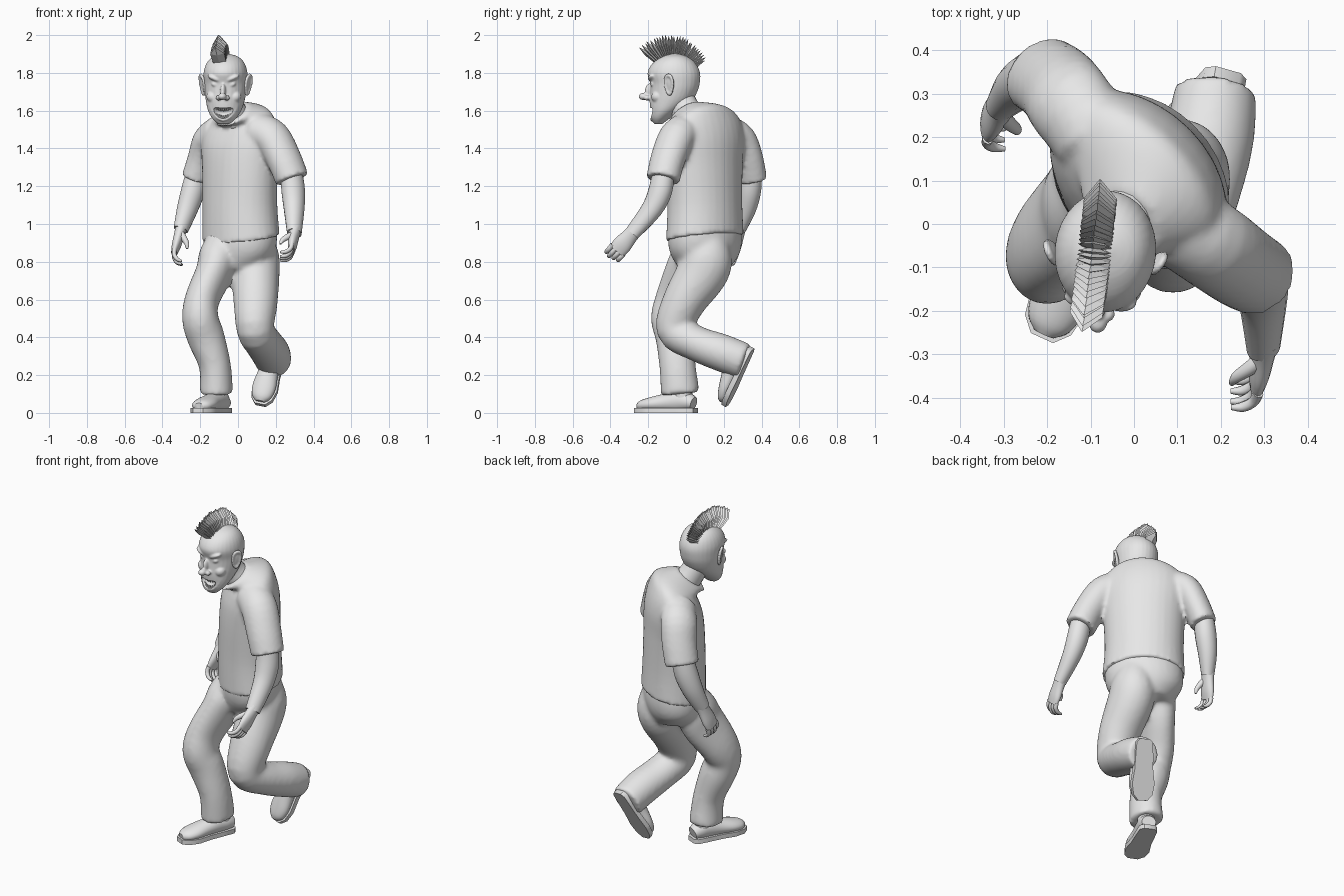
import bpy, bmesh, random
from math import sin, cos, pi, radians
from mathutils import Vector, Matrix

cube = bpy.data.objects.get("Cube")
if cube:
    bpy.data.objects.remove(cube, do_unlink=True)

grey = bpy.data.materials.new("plain grey")
grey.use_nodes = True
grey.diffuse_color = (0.8, 0.8, 0.8, 1)
grey.node_tree.nodes["Principled BSDF"].inputs["Base Color"].default_value = (0.8, 0.8, 0.8, 1)


def spline(pts, steps):
    """Smooth curve through points of any dimension."""
    out = []
    for i in range(len(pts) - 1):
        a, b, c, d = (pts[min(max(i + k, 0), len(pts) - 1)] for k in (-1, 0, 1, 2))
        for k in range(steps):
            t = k / steps
            out.append((b * 2 + (c - a) * t + (a * 2 - b * 5 + c * 4 - d) * t ** 2
                        + (b * 3 - a - c * 3 + d) * t ** 3) * 0.5)
    return out + [pts[-1]]


def loft(bm, rings, ref=(1, 0, 0), sides=20, steps=4, yaw=None):
    """Skin oval rings (x, y, z, radius, radius[, tilt]) along a path."""
    dense = spline([Vector(r) for r in rings], steps)
    pos = [Vector(r[:3]) for r in dense]
    loops = []
    for i, r in enumerate(dense):
        if yaw is None:
            t = (pos[min(i + 1, len(pos) - 1)] - pos[max(i - 1, 0)]).normalized()
            u = Vector(ref)
            u = (u - t * u.dot(t)).normalized()
            v = t.cross(u)
        else:
            w, t = radians(yaw), radians(r[5])
            u = Vector((cos(w), -sin(w), 0))
            v = Vector((-sin(w) * cos(t), -cos(w) * cos(t), -sin(t)))
        loops.append([bm.verts.new(pos[i] + u * r[3] * cos(2 * pi * k / sides)
                                   + v * r[4] * sin(2 * pi * k / sides)) for k in range(sides)])
    for p, q in zip(loops, loops[1:]):
        for k in range(sides):
            n = (k + 1) % sides
            bm.faces.new((p[k], p[n], q[n], q[k]))
    bm.faces.new(loops[0])
    bm.faces.new(loops[-1])


def blob(bm, at, size, roll=0):
    m = Matrix.Translation(at) @ Matrix.Rotation(roll, 4, 'Y') @ Matrix.Diagonal((*size, 1))
    return bmesh.ops.create_uvsphere(bm, u_segments=20, v_segments=12, radius=1, matrix=m)["verts"]


def finish(bm, name, voxel=0, soften=4, smooth=True, cutter=None):
    bmesh.ops.recalc_face_normals(bm, faces=bm.faces)
    me = bpy.data.meshes.new(name)
    bm.to_mesh(me)
    bm.free()
    ob = bpy.data.objects.new(name, me)
    bpy.context.collection.objects.link(ob)
    me.materials.append(grey)
    bpy.ops.object.select_all(action='DESELECT')
    ob.select_set(True)
    bpy.context.view_layer.objects.active = ob
    if voxel:
        mod = ob.modifiers.new("blend", 'REMESH')
        mod.mode, mod.voxel_size = 'VOXEL', voxel
        mod = ob.modifiers.new("soften", 'SMOOTH')
        mod.factor, mod.iterations = 0.5, soften
    if cutter:
        mod = ob.modifiers.new("cut", 'BOOLEAN')
        mod.operation, mod.object = 'DIFFERENCE', cutter
    for mod in list(ob.modifiers):
        bpy.ops.object.modifier_apply(modifier=mod.name)
    if smooth:
        bpy.ops.object.shade_smooth_by_angle(angle=radians(45))
    return ob


# Shirt: twisted torso and two sleeves blended together
SIDE = (0.7, -0.7, 0)
bm = bmesh.new()
loft(bm, [(.015, .10, .925, .23, .18, 9), (.01, .10, 1.1, .22, .174, 2), (.01, .10, 1.3, .228, .169, 5),
          (.01, .105, 1.43, .24, .163, 10), (.01, .10, 1.52, .23, .145, 20), (.01, .08, 1.575, .17, .122, 28),
          (-.03, -.01, 1.58, .09, .105, 40)], sides=32, yaw=45)
loft(bm, [(.1, 0, 1.49, .1, .1), (.18, -.05, 1.455, .095, .102), (.245, -.097, 1.34, .088, .098),
          (.287, -.122, 1.235, .086, .093)], ref=SIDE)
loft(bm, [(-.09, .2, 1.48, .1, .1), (-.145, .275, 1.45, .085, .103), (-.178, .32, 1.35, .078, .098),
          (-.215, .345, 1.235, .075, .095)], ref=SIDE)
finish(bm, "shirt", voxel=.012)

# Trousers: pelvis, planted leg and bent trailing leg
bm = bmesh.new()
loft(bm, [(.015, .1, .98, .215, .165, 0), (.01, .1, .9, .219, .17, 0), (.005, .1, .83, .198, .157, 0),
          (0, .095, .76, .13, .13, 0)], sides=28, yaw=45)
loft(bm, [(-.06, .1, .95, .085, .08), (-.1, .055, .83, .107, .13), (-.128, .025, .74, .098, .14),
          (-.19, -.04, .6, .092, .124), (-.2, -.077, .5, .097, .11), (-.17, -.06, .4, .1, .102),
          (-.122, -.045, .25, .085, .097), (-.115, -.03, .1, .09, .104)])
loft(bm, [(.085, .125, .95, .085, .08), (.105, .115, .83, .114, .13), (.095, .085, .74, .126, .137),
          (.093, -.015, .58, .117, .114), (.092, -.058, .44, .1, .1), (.135, .05, .37, .102, .094),
          (.172, .19, .318, .104, .1), (.188, .31, .273, .096, .096)])
finish(bm, "trousers", voxel=.012, soften=14)


# Shoes, built heel to toe and then placed
def shoe(name, heel, toe, up):
    bm = bmesh.new()
    loft(bm, [(0, -.01, .05, .04, .035), (0, -.05, .06, .05, .05), (0, -.1, .062, .051, .056),
              (0, -.17, .055, .055, .048), (0, -.25, .046, .064, .039), (0, -.305, .038, .052, .031),
              (0, -.332, .034, .025, .018)])
    loft(bm, [(0, -.07, .06, .048, .05), (0, -.075, .16, .048, .05)])
    half = [(.03, 0), (.05, -.02), (.054, -.09), (.057, -.17), (.069, -.25), (.058, -.31), (.028, -.343)]
    outline = half + [(-x, y) for x, y in reversed(half)]
    sole = bm.faces.new([bm.verts.new((x, y, 0)) for x, y in outline])
    grown = bmesh.ops.extrude_face_region(bm, geom=[sole])["geom"]
    bmesh.ops.translate(bm, vec=(0, 0, .027), verts=[g for g in grown if isinstance(g, bmesh.types.BMVert)])
    back = (Vector(heel) - Vector(toe)).normalized()
    up = Vector(up)
    up = (up - back * up.dot(back)).normalized()
    frame = Matrix((back.cross(up), back, up)).transposed().to_4x4()
    bm.transform(Matrix.Translation(heel) @ frame)
    finish(bm, name)


shoe("planted_shoe", (-.07, .05, 0), (-.215, -.27, 0), (0, 0, 1))
shoe("trailing_shoe", (.217, .355, .335), (.117, .215, .03), (-.15, -.85, .45))


# Forearms with curled hands
def arm(name, path, knuckle, inward):
    bm = bmesh.new()
    sizes = [(.055, .06), (.06, .066), (.053, .058), (.036, .043)]
    loft(bm, [(*p, *s) for p, s in zip(path, sizes)], ref=SIDE)
    wrist, knuckle = Vector(path[-1]), Vector(knuckle)
    d = (knuckle - wrist).normalized()
    s = Vector((0, -1, .5))
    s = (s - d * s.dot(d)).normalized()
    c = Vector((inward, 0, 0))
    c = (c - d * c.dot(d)).normalized()
    loft(bm, [(*(wrist - d * .03), .034, .04), (*(wrist + d * .02), .029, .042),
              (*knuckle.lerp(wrist, .3), .025, .05), (*(knuckle + d * .01), .017, .046)], ref=c)
    for k in range(4):
        off = (k - 1.5) * .025
        long = 1 - .12 * abs(k - 2)
        base = knuckle + s * off
        loft(bm, [(*base, .014, .013), (*(base + d * .035 * long + c * .006), .013, .012),
                  (*(base + d * .06 * long + c * .028), .012, .011),
                  (*(base + d * .066 * long + c * .055), .006, .006)], ref=s, sides=10)
    root = wrist + s * .015 + d * .02
    loft(bm, [(*root, .02, .02), (*(root + d * .03 + s * .01 + c * .03), .017, .017),
              (*(root + d * .06 + s * .012 + c * .055), .013, .013),
              (*(root + d * .085 + s * .01 + c * .062), .006, .006)], ref=(0, .6, .8), sides=10)
    finish(bm, name)


arm("left_arm", [(.282, -.12, 1.28), (.292, -.135, 1.18), (.297, -.18, 1.08), (.298, -.285, .95)],
    (.284, -.36, .865), -1)
arm("right_arm", [(-.215, .345, 1.28), (-.237, .335, 1.18), (-.268, .315, 1.08), (-.303, .275, .97)],
    (-.335, .232, .855), 1)

# Neck
bm = bmesh.new()
loft(bm, [(.01, .04, 1.54, .085, .085), (-.03, 0, 1.6, .072, .078), (-.06, -.04, 1.68, .07, .075)])
finish(bm, "neck")

# The head is built facing forward, then turned slightly
FX = -.066
PIVOT = Matrix.Translation((FX, -.065, 0))
TURN = PIVOT @ Matrix.Rotation(radians(-6), 4, 'Z') @ PIVOT.inverted()


# Grin shape shared by the mouth cutter and the lips
def grin(verts):
    for v in verts:
        v.co.z += 7 * (v.co.x - FX) ** 2


bm = bmesh.new()
grin(blob(bm, (FX, -.2, 1.586), (.06, .055, .029)))
bm.transform(TURN)
cutter = finish(bm, "mouth_cutter")
cutter.hide_render = True

# Head: skull, nose, brows, cheeks, eyes, chin and lips blended together
bm = bmesh.new()
slices = [(1.53, -.168, -.125, .032), (1.56, -.184, -.085, .064), (1.6, -.188, -.03, .088),
          (1.65, -.193, .03, .102), (1.7, -.19, .06, .11), (1.745, -.19, .073, .114), (1.8, -.204, .075, .116),
          (1.85, -.178, .052, .101), (1.885, -.127, .01, .068), (1.902, -.07, -.045, .012)]
loft(bm, [(FX, (f + b) / 2, z, w, (b - f) / 2, 0) for z, f, b, w in slices], sides=32, yaw=0)
blob(bm, (FX, -.194, 1.705), (.015, .025, .038))
blob(bm, (FX, -.226, 1.675), (.022, .026, .019))
blob(bm, (FX, -.155, 1.55), (.032, .022, .022))
for s in (-1, 1):
    blob(bm, (FX + s * .022, -.206, 1.668), (.015, .017, .014))
    blob(bm, (FX + s * .045, -.174, 1.77), (.043, .024, .014), -s * .4)
    blob(bm, (FX + s * .045, -.168, 1.738), (.021, .017, .013), -s * .3)
    blob(bm, (FX + s * .06, -.145, 1.672), (.034, .034, .03), -s * .5)
for k in range(24):
    a = 2 * pi * k / 24
    x = .064 * cos(a)
    grin(blob(bm, (FX + x, -.181 + 7 * x * x, 1.586 + .034 * sin(a)), (.012, .01, .009)))
bm.transform(TURN)
finish(bm, "head", voxel=.005, cutter=cutter)
bpy.data.objects.remove(cutter, do_unlink=True)

# Pointed teeth in two rows
bm = bmesh.new()
for k in range(9):
    x = (k - 4) * .0115
    for s in (-1, 1):
        gap = .027 * (1 - (x / .066) ** 2) ** .5
        y, z = -.172 + 7 * x * x, 1.586 + 7 * x * x + s * gap
        loft(bm, [(FX + x, y, z + s * .004, .006, .005), (FX + x, y, z - s * gap * .6, .003, .003)],
             sides=8, steps=1)
bm.transform(TURN)
finish(bm, "teeth")

# Ears with a raised rim
for s, name in ((-1, "right_ear"), (1, "left_ear")):
    bm = bmesh.new()
    blob(bm, (0, 0, 0), (.01, .026, .05))
    for k in range(20):
        a = 2 * pi * k / 20
        wide = .024 + .006 * sin(a)
        blob(bm, (s * .005, wide * cos(a), .05 * sin(a) + .004 * cos(a)), (.009, .008, .011))
    bm.transform(TURN @ Matrix.Translation((FX + s * .118, -.075, 1.738))
                 @ Matrix.Rotation(-s * .5, 4, 'Z') @ Matrix.Rotation(s * .15, 4, 'Y'))
    finish(bm, name, voxel=.005)

# Mohawk: a dense fan of pointed blades
random.seed(3)
bm = bmesh.new()
BLADES = 28
for k in range(BLADES):
    f = k / (BLADES - 1)
    a = radians(-50 + 112 * f + random.uniform(-1, 1))
    tip = .242 - .055 * f + random.uniform(-.006, .004)
    axis = Vector((-.1, sin(a), cos(a)))
    root = Vector((FX - .01, -.065, 1.78))
    loft(bm, [(*(root + axis * r), w, t) for r, w, t in
              ((.09, .035, .008), (tip - .05, .038, .0125), (tip, .002, .001))], sides=4, steps=1)
bm.transform(TURN)
finish(bm, "mohawk", smooth=False)
